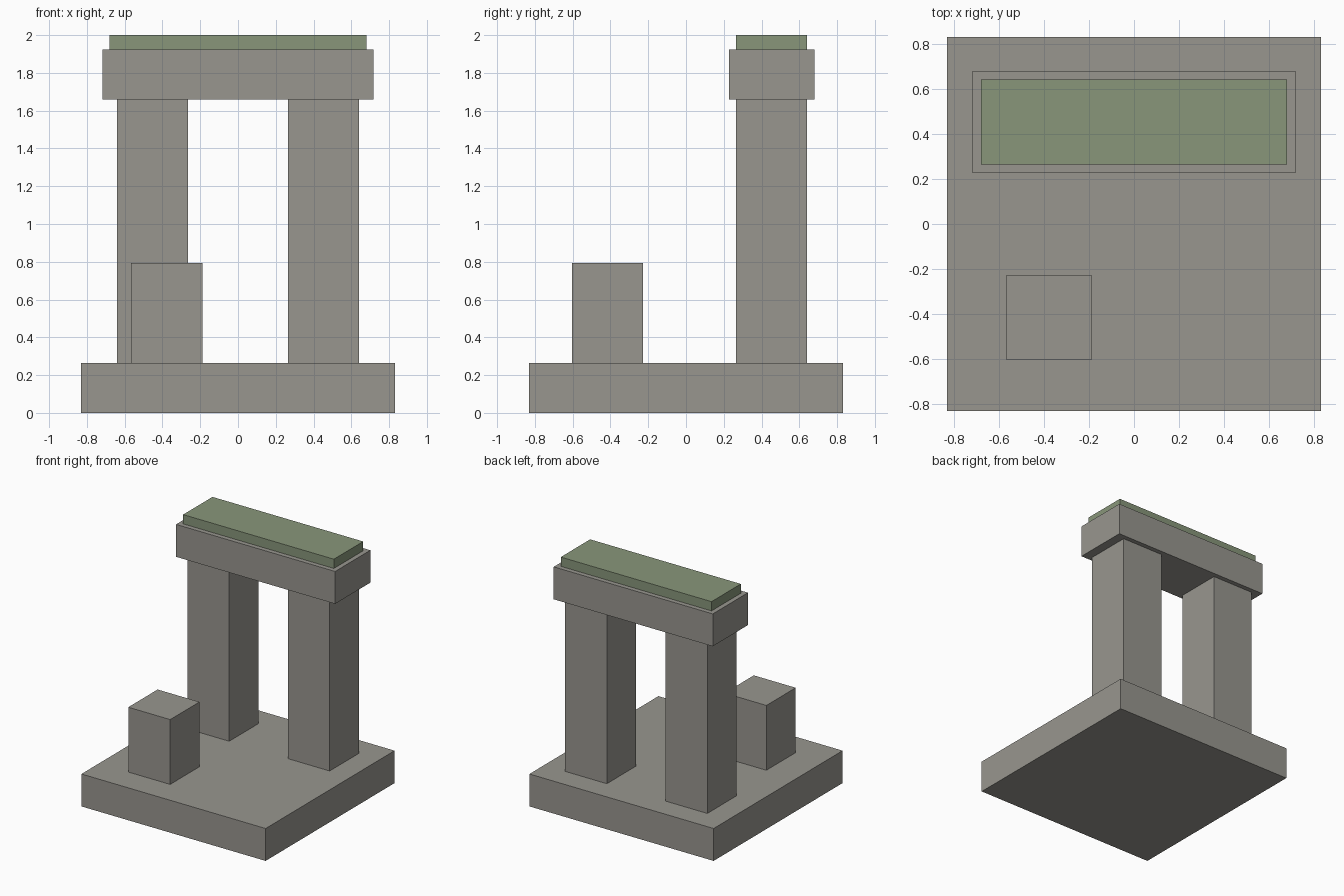
import bpy

if "Cube" in bpy.data.objects:
    bpy.data.objects.remove(bpy.data.objects["Cube"])

U = 2 / 53  # one building unit; the whole model is 53 units tall


def material(name, color):
    m = bpy.data.materials.new(name)
    m.diffuse_color = (*color, 1)
    m.use_nodes = True
    m.node_tree.nodes["Principled BSDF"].inputs["Base Color"].default_value = m.diffuse_color
    return m


def block(name, low, high, mat):
    """Box between two corners, given in building units."""
    center = [(a + b) / 2 * U for a, b in zip(low, high)]
    bpy.ops.mesh.primitive_cube_add(size=1, location=center)
    ob = bpy.context.object
    ob.name = name
    ob.scale = [(b - a) * U for a, b in zip(low, high)]
    bpy.ops.object.transform_apply(location=False, rotation=False, scale=True)
    ob.data.materials.append(mat)
    return ob


stone = material("grey stone", (0.314, 0.305, 0.275))
moss = material("green moss", (0.246, 0.305, 0.195))

# Square ground slab
block("base_slab", (-22, -22, 0), (22, 22, 7), stone)

# Two standing stones
for side, x in (("left", -17), ("right", 7)):
    block(side + "_pillar", (x, 7, 7), (x + 10, 17, 44), stone)

# Lintel across the pillars, with a moss layer on top
block("lintel", (-19, 6, 44), (19, 18, 51), stone)
block("moss_cap", (-18, 7, 51), (18, 17, 53), moss)

# Broken short stone at the front left
block("short_stone", (-15, -16, 7), (-5, -6, 21), stone)
